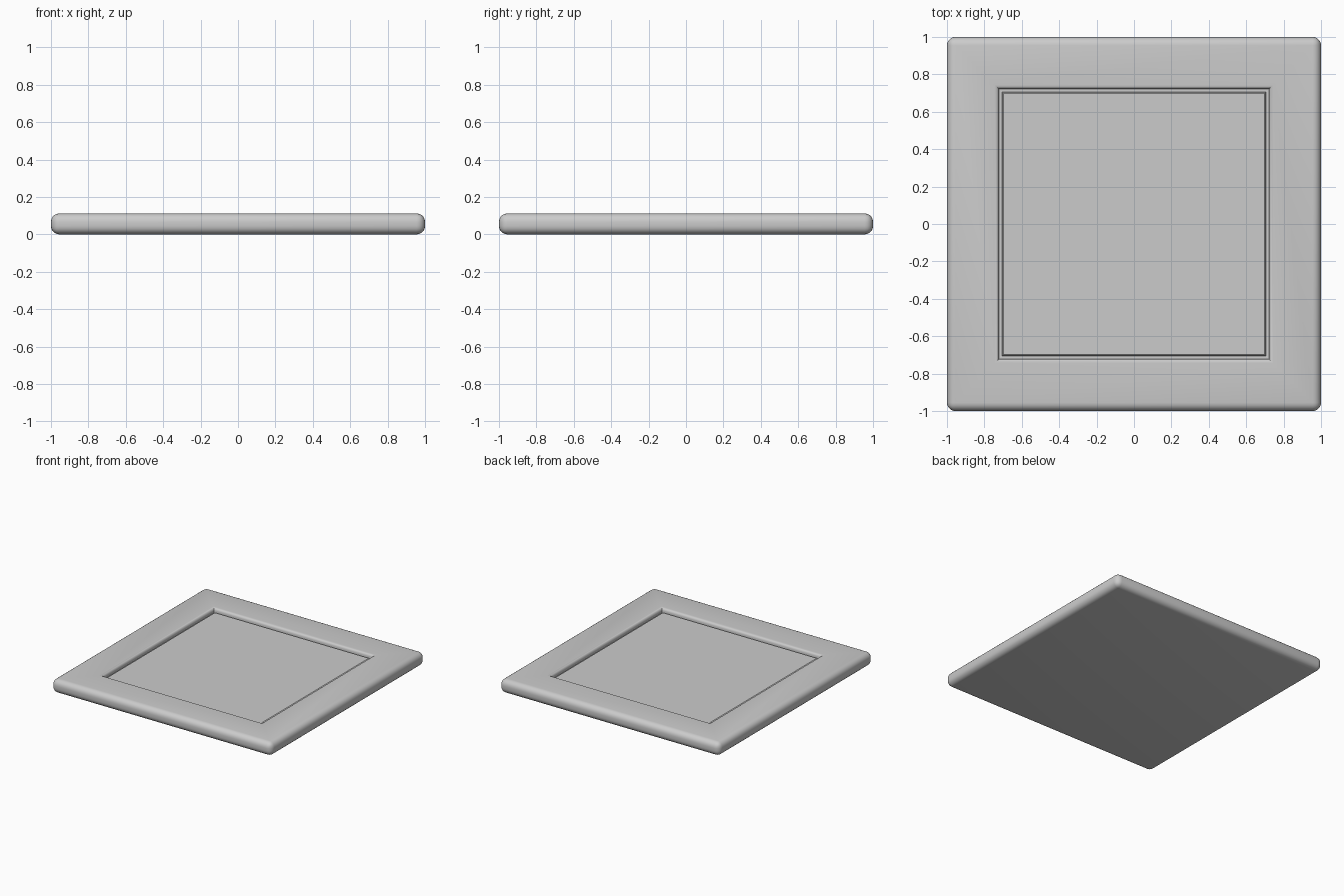
import bpy, bmesh, math

if "Cube" in bpy.data.objects:
    bpy.data.objects.remove(bpy.data.objects["Cube"])

H = 0.112   # slab thickness
R = 0.045   # outer edge rounding

# Slab with rounded outer edges
bm = bmesh.new()
bmesh.ops.create_cube(bm, size=1)
for v in bm.verts:
    v.co = (v.co.x * 2, v.co.y * 2, (v.co.z + 0.5) * H)
bmesh.ops.bevel(bm, geom=bm.edges[:], offset=R, offset_type='OFFSET',
                segments=5, profile=0.5, affect='EDGES')
bm.normal_update()
top = max((f for f in bm.faces if f.normal.z > 0.99), key=lambda f: f.calc_area())

# Recess profile: half-width and drop below the top, from frame to panel
r = 0.022
profile = [(0.744, 0)]
for i in range(1, 5):
    a = math.radians(90 * i / 4)
    profile.append((0.744 - r * math.sin(a), r * (1 - math.cos(a))))
profile += [(0.721, 0.038), (0.705, 0.0385), (0.704, 0.027), (0.699, 0.023)]

# Step the top face inward and down along the profile
half = 1 - R
for w, drop in profile:
    bmesh.ops.inset_region(bm, faces=[top], thickness=half - w, depth=0,
                           use_even_offset=True)
    for v in top.verts:
        v.co.z = H - drop
    half = w

mesh = bpy.data.meshes.new("framed_panel")
bm.to_mesh(mesh)
bm.free()
panel = bpy.data.objects.new("framed_panel", mesh)
bpy.context.collection.objects.link(panel)
bpy.context.view_layer.objects.active = panel
panel.select_set(True)
bpy.ops.object.shade_smooth_by_angle(angle=math.radians(35))
